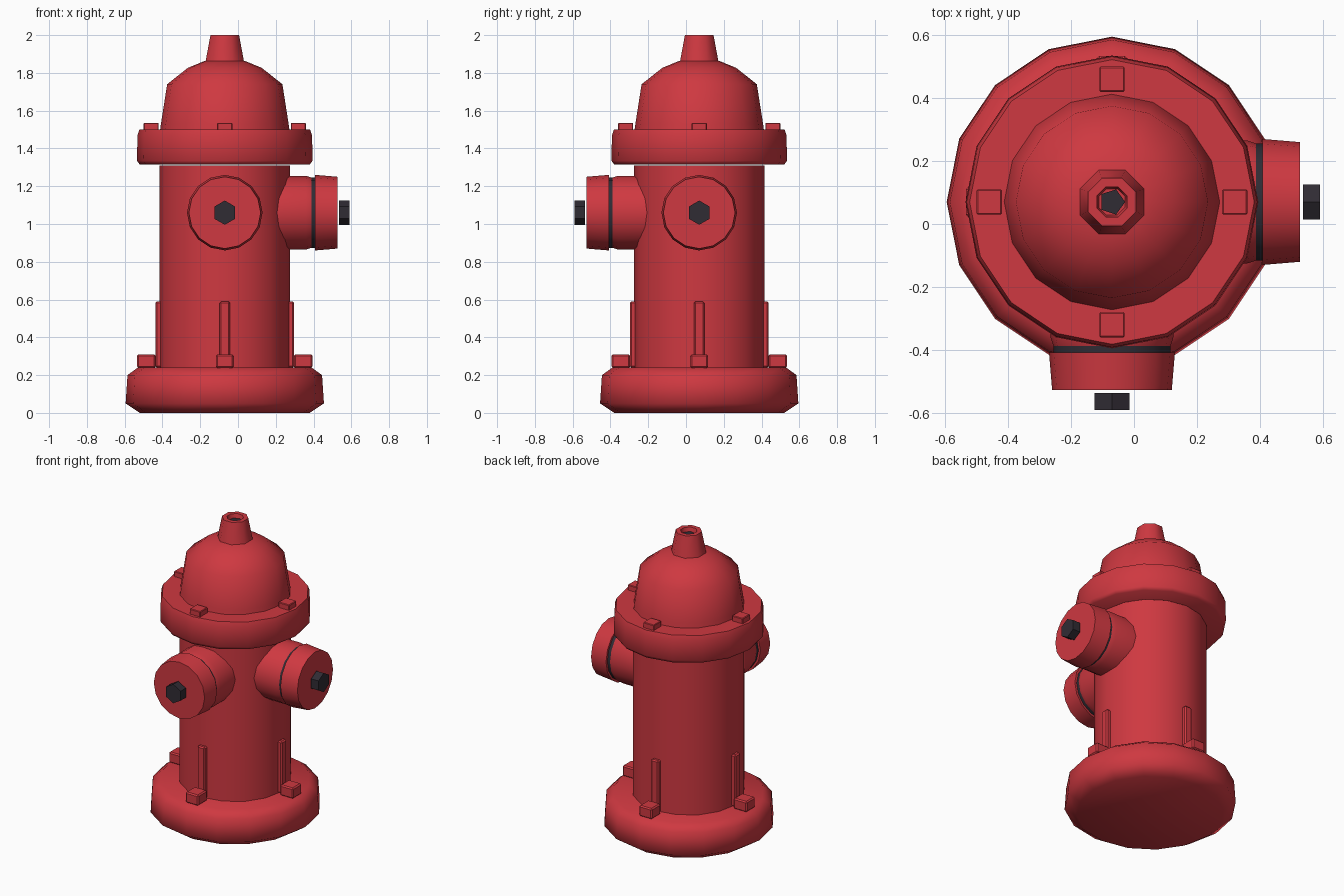
import bpy, bmesh
from math import cos, sin, pi, radians
from mathutils import Matrix, Vector

cube = bpy.data.objects.get("Cube")
if cube:
    bpy.data.objects.remove(cube, do_unlink=True)


def make_material(name, color):
    mat = bpy.data.materials.new(name)
    mat.use_nodes = True
    mat.diffuse_color = color
    mat.node_tree.nodes["Principled BSDF"].inputs["Base Color"].default_value = color
    return mat


RED = make_material("hydrant red", (0.62, 0.04, 0.052, 1))
DARK = make_material("dark iron", (0.03, 0.025, 0.034, 1))

# Vertical axis of the barrel, and height of the outlets
AXIS = Matrix.Translation((-0.07, 0.07, 0))
OUTLET_Z = 1.06


def finish(name, bm, mat, matrix, angle):
    bmesh.ops.recalc_face_normals(bm, faces=bm.faces)
    mesh = bpy.data.meshes.new(name)
    bm.to_mesh(mesh)
    bm.free()
    mesh.transform(matrix)
    mesh.materials.append(mat)
    obj = bpy.data.objects.new(name, mesh)
    bpy.context.collection.objects.link(obj)
    bpy.ops.object.select_all(action='DESELECT')
    obj.select_set(True)
    bpy.context.view_layer.objects.active = obj
    bpy.ops.object.shade_smooth_by_angle(angle=radians(angle))
    return obj


def lathe(name, profile, sides=16, mat=RED, matrix=AXIS, angle=62, turn=0):
    """Revolve (radius, height) points around z and cap both ends."""
    bm = bmesh.new()
    rings = []
    for r, z in profile:
        rings.append([bm.verts.new((r * cos(turn + 2 * pi * i / sides),
                                    r * sin(turn + 2 * pi * i / sides), z))
                      for i in range(sides)])
    for low, high in zip(rings, rings[1:]):
        for i in range(sides):
            j = (i + 1) % sides
            bm.faces.new((low[i], low[j], high[j], high[i]))
    bm.faces.new(rings[0])
    bm.faces.new(rings[-1])
    return finish(name, bm, mat, matrix, angle)


def block(name, center, size, matrix, bevel):
    """Box with chamfered edges."""
    bm = bmesh.new()
    bmesh.ops.create_cube(bm, size=1)
    for v in bm.verts:
        v.co = Vector(a * b for a, b in zip(v.co, size)) + Vector(center)
    bmesh.ops.bevel(bm, geom=bm.edges[:], offset=bevel, segments=1, affect='EDGES')
    return finish(name, bm, RED, matrix, 30)


# Foot, barrel, collar and domed top
lathe("base", [(0.45, 0), (0.525, 0.05), (0.515, 0.2), (0.46, 0.24)])
lathe("barrel", [(0.345, 0.22), (0.345, 1.31)])
lathe("collar", [(0.45, 1.315), (0.465, 1.335), (0.462, 1.47), (0.452, 1.5)])
lathe("dome", [(0.345, 1.48), (0.338, 1.53), (0.305, 1.74), (0.195, 1.827), (0.11, 1.862)])

# Top knob with a recessed socket
lathe("top_knob", [(0.112, 1.85), (0.082, 2.0), (0.052, 2.0), (0.045, 1.97)],
      sides=8, angle=50, turn=pi / 8)
lathe("knob_socket", [(0.042, 1.965), (0.042, 1.976)], sides=5, mat=DARK, angle=30)

# Bolts on collar and base, and ribs up the barrel, at the four quarters
for i, side in enumerate(("left", "back", "right", "front")):
    turn = AXIS @ Matrix.Rotation(i * pi / 2, 4, 'Z')
    block(side + "_collar_bolt", (0.39, 0, 1.513), (0.08, 0.08, 0.045), turn, 0.004)
    block(side + "_base_bolt", (0.415, 0, 0.274), (0.098, 0.095, 0.072), turn, 0.008)
    block(side + "_rib", (0.345, 0, 0.415), (0.044, 0.055, 0.35), turn, 0.008)

# Two hose outlets, profiles run outward from the barrel axis
for side, yaw in (("left", 0), ("front", -pi / 2)):
    out = (AXIS @ Matrix.Translation((0, 0, OUTLET_Z)) @ Matrix.Rotation(yaw, 4, 'Z')
           @ Matrix.Rotation(pi / 2, 4, 'Y'))
    lathe(side + "_outlet_neck", [(0.195, 0.2), (0.195, 0.43), (0.186, 0.458)], matrix=out, angle=40)
    lathe(side + "_outlet_gasket", [(0.186, 0.456), (0.186, 0.482)], mat=DARK, matrix=out, angle=40)
    lathe(side + "_outlet_cap", [(0.2, 0.478), (0.19, 0.597)], matrix=out, angle=40)
    lathe(side + "_outlet_nut", [(0.064, 0.606), (0.064, 0.661)], sides=6,
          mat=DARK, matrix=out, angle=30)
